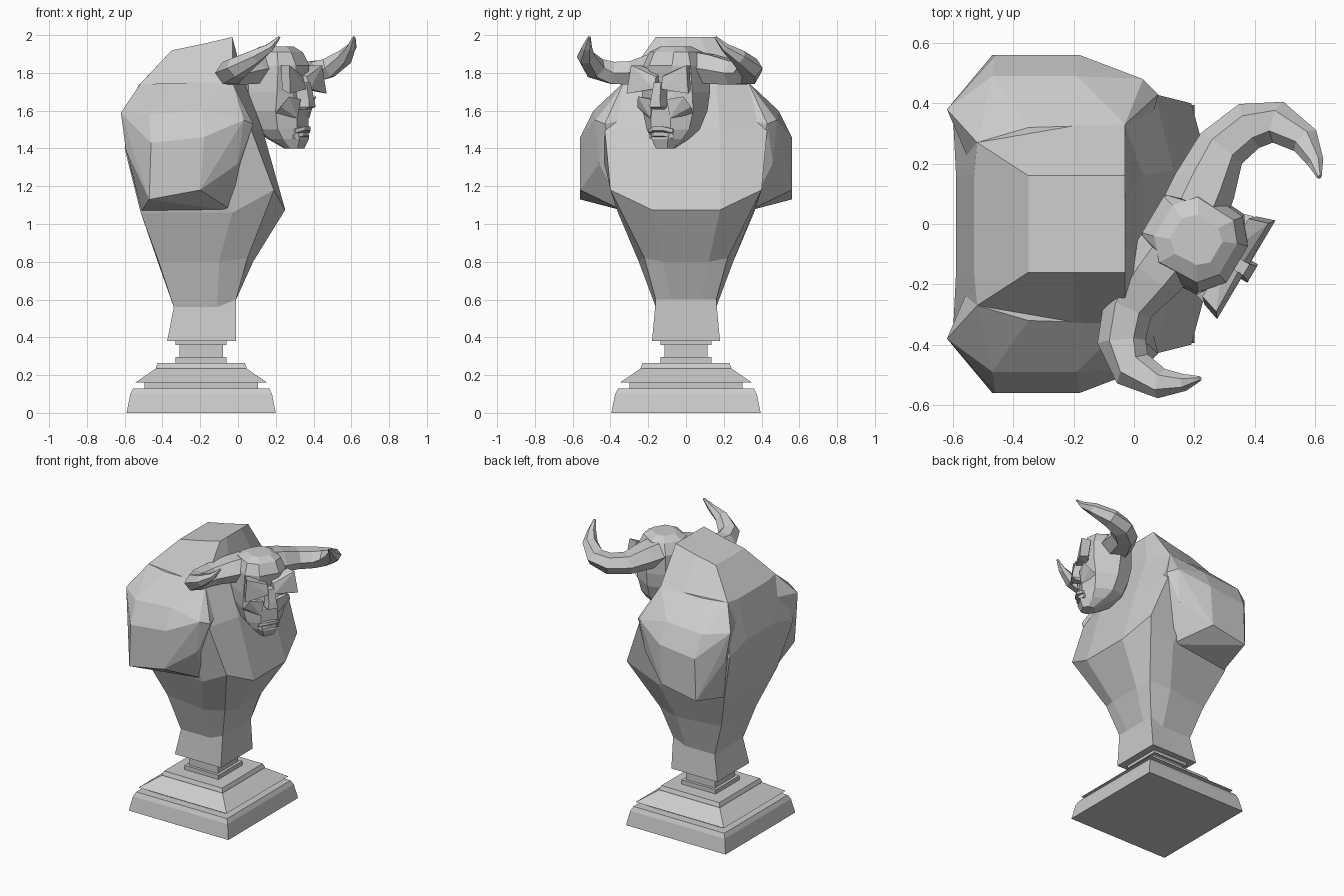
import bpy, bmesh, math
from mathutils import Vector, Matrix

HEAD = Matrix.Translation((0.2, -0.05, 0)) @ Matrix.Rotation(math.radians(-30.6), 4, 'Z')


def finish(name, bm, matrix=None):
    bmesh.ops.recalc_face_normals(bm, faces=bm.faces)
    mesh = bpy.data.meshes.new(name)
    bm.to_mesh(mesh)
    bm.free()
    ob = bpy.data.objects.new(name, mesh)
    bpy.context.collection.objects.link(ob)
    if matrix:
        ob.matrix_world = matrix
    return ob


def loft(name, rings, matrix=None):
    bm = bmesh.new()
    rows = [[bm.verts.new(p) for p in r] for r in rings]
    n = len(rows[0])
    for a, b in zip(rows, rows[1:]):
        for i in range(n):
            j = (i + 1) % n
            bm.faces.new((a[i], a[j], b[j], b[i]))
    bm.faces.new(rows[0])
    bm.faces.new(rows[-1])
    return finish(name, bm, matrix)


def symmetric(half):
    return half + [(x, -y, z) for x, y, z in reversed(half)]


def hull(name, points, side=1, matrix=None):
    bm = bmesh.new()
    for x, y, z in points:
        bm.verts.new((x, y * side, z))
    res = bmesh.ops.convex_hull(bm, input=bm.verts)
    junk = {v for v in res["geom_interior"] if isinstance(v, bmesh.types.BMVert)}
    bmesh.ops.delete(bm, geom=list(junk), context='VERTS')
    bmesh.ops.dissolve_limit(bm, angle_limit=0.06, verts=bm.verts, edges=bm.edges)
    return finish(name, bm, matrix)


# Stepped square pedestal: (half width, height)
profile = [(.395, 0), (.375, .10), (.36, .13), (.30, .13), (.30, .16), (.35, .16),
           (.24, .235), (.24, .24), (.23, .265), (.135, .265), (.135, .295),
           (.115, .295), (.115, .36), (.135, .36), (.135, .385)]
loft("pedestal", [[(-.195 + sx * h, sy * h, z) for sx, sy in ((-1, -1), (1, -1), (1, 1), (-1, 1))]
                  for h, z in profile])

# Torso: half rings from back to chest
torso = [
    [(-.375, .08, .38), (-.375, .18, .38), (-.2, .18, .38), (-.01, .18, .38), (-.01, .08, .38)],
    [(-.34, .08, .56), (-.34, .16, .56), (-.11, .16, .56), (-.01, .16, .60), (-.01, .08, .60)],
    [(-.425, .08, .8), (-.42, .20, .8), (-.1, .25, .8), (.05, .22, .82), (.08, .12, .8)],
    [(-.515, .15, 1.06), (-.515, .3, 1.06), (-.03, .36, 1.06), (.19, .4, 1.18), (.25, .18, 1.075)],
    [(-.59, .16, 1.45), (-.6, .36, 1.4), (-.1, .45, 1.4), (.07, .43, 1.5), (.13, .18, 1.5)],
    [(-.53, .16, 1.73), (-.52, .27, 1.74), (-.2, .325, 1.75), (-.03, .33, 1.75), (.03, .16, 1.76)],
    [(-.35, .08, 1.92), (-.35, .16, 1.92), (-.2, .16, 1.95), (-.03, .16, 1.99), (-.03, .08, 1.99)]]
loft("torso", [symmetric(r) for r in torso])

# Blocky shoulders with arm stumps
shoulder = [(-.62, .38, 1.59), (-.595, .40, 1.40), (-.46, .56, 1.43), (-.47, .56, 1.13),
            (-.18, .56, 1.46), (-.20, .56, 1.18), (.08, .43, 1.53), (0, .46, 1.32),
            (-.47, .49, 1.58), (-.19, .49, 1.60), (.03, .48, 1.55), (-.52, .27, 1.74),
            (-.35, .32, 1.745), (-.18, .325, 1.75), (-.03, .33, 1.75), (-.51, .3, 1.07),
            (-.03, .33, 1.07), (-.5, .1, 1.6), (0, .1, 1.6)]

# Brow plate, cheekbone and horn path, in head space (x forward)
brow = [(.20, .02, 1.715), (.20, .19, 1.69), (.185, .17, 1.84), (.18, .02, 1.78),
        (.12, .02, 1.72), (.14, .17, 1.71), (.12, .15, 1.84), (.12, .02, 1.80)]
cheek = [(.18, .045, 1.66), (.165, .14, 1.675), (.13, .165, 1.62), (.17, .06, 1.56),
         (.10, .05, 1.66), (.08, .15, 1.58)]
horn = [((-.05, .09, 1.83), .11), ((-.06, .17, 1.82), .105), ((-.076, .304, 1.80), .085),
        ((-.035, .415, 1.80), .08), ((.042, .475, 1.825), .07), ((.15, .468, 1.885), .05),
        ((.215, .425, 1.935), .028), ((.252, .388, 1.99), .008)]


def horn_rings(side):
    pts = [Vector((x, y * side, z)) for (x, y, z), _ in horn]
    rings = []
    for i, (p, (_, r)) in enumerate(zip(pts, horn)):
        t = (pts[min(i + 1, len(pts) - 1)] - pts[max(i - 1, 0)]).normalized()
        u = t.cross(Vector((0, 0, 1))).normalized()
        w = u.cross(t)
        rings.append([p + (u * math.cos(a) + w * math.sin(a) * .85) * r
                      for a in (k * math.pi / 3 for k in range(6))])
    return rings


for side, label in ((1, "left"), (-1, "right")):
    hull("shoulder_" + label, shoulder, side)
    hull("brow_" + label, brow, side, HEAD)
    hull("cheekbone_" + label, cheek, side, HEAD)
    loft("horn_" + label, horn_rings(side), HEAD)

# Head: half rings from nape to face, as (z, back, side back, side front, front)
skull = [(1.40, (.07, .03), (.09, .04), (.12, .05), (.155, .035)),
         (1.45, (-.02, .05), (.02, .09), (.10, .095), (.175, .05)),
         (1.50, (-.10, .06), (-.03, .125), (.09, .13), (.165, .06)),
         (1.60, (-.14, .07), (-.06, .155), (.09, .155), (.165, .06)),
         (1.70, (-.16, .07), (-.07, .165), (.10, .155), (.14, .07)),
         (1.84, (-.16, .07), (-.08, .16), (.10, .145), (.165, .07)),
         (1.91, (-.12, .06), (-.06, .125), (.08, .12), (.13, .06)),
         (1.94, (-.07, .04), (-.03, .075), (.05, .07), (.085, .04))]
loft("head", [symmetric([(x, y, r[0]) for x, y in r[1:]]) for r in skull], HEAD)

# Nose and two drooping lips
loft("nose", [symmetric([(.12, w, z), (f, w, z)]) for z, f, w in
              ((1.605, .19, .025), (1.62, .225, .035), (1.66, .22, .028), (1.75, .20, .022))], HEAD)
for name, z, f in (("upper_lip", 1.505, .195), ("lower_lip", 1.475, .185)):
    hull(name, [(fx, s, z + dz - abs(s) * .3) for s, fx in
                ((-.075, f - .03), (-.03, f), (.03, f), (.075, f - .03), (-.06, .12), (.06, .12))
                for dz in (0, .02)], 1, HEAD)
